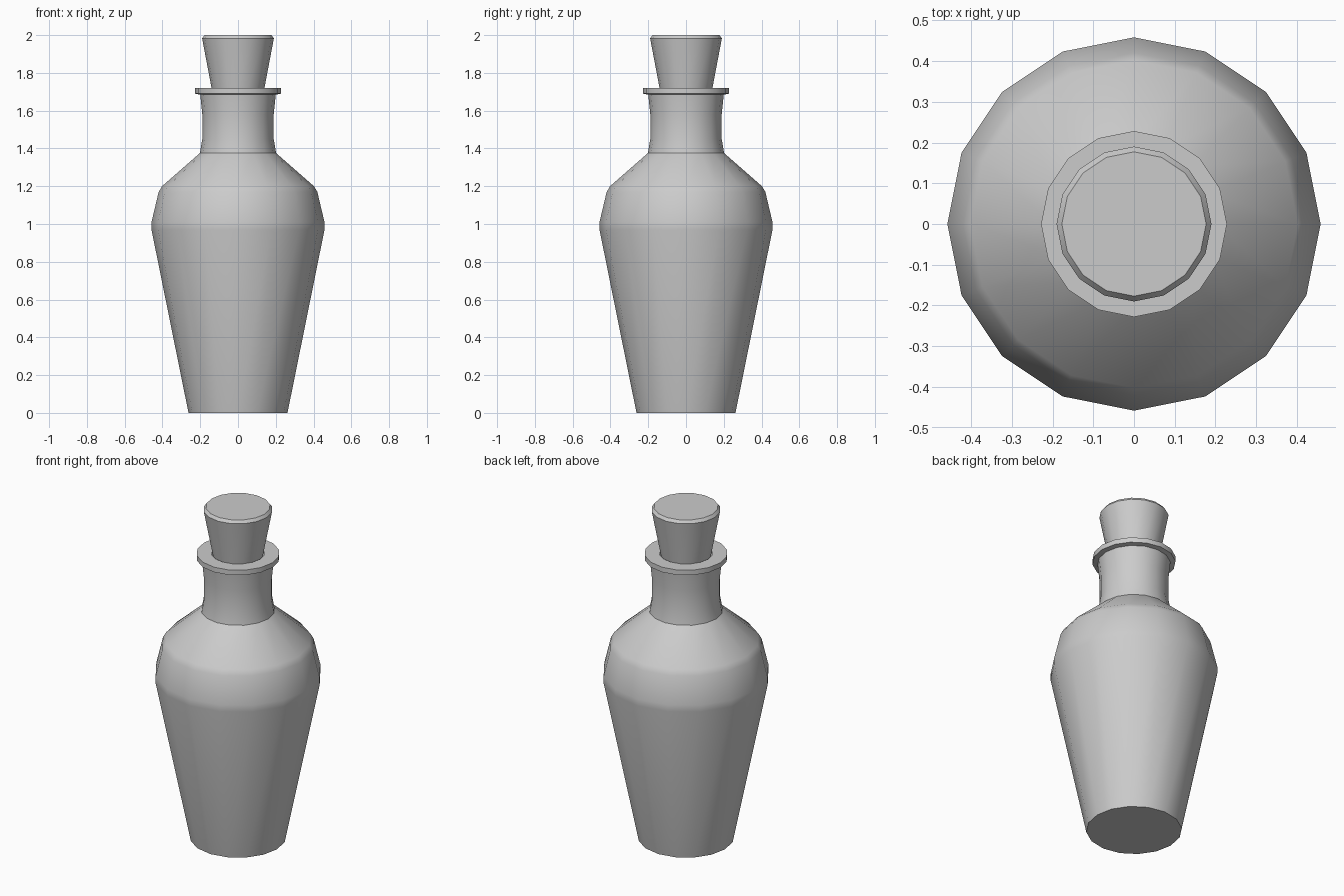
import bpy, bmesh, math

if "Cube" in bpy.data.objects:
    bpy.data.objects.remove(bpy.data.objects["Cube"])

SIDES = 16


def lathe(name, profile, cap_bottom=True, cap_top=True):
    """Revolve (radius, z) points around z into a smooth-shaded object."""
    bm = bmesh.new()
    rings = []
    for r, z in profile:
        rings.append([bm.verts.new((r * math.cos(2 * math.pi * i / SIDES),
                                    r * math.sin(2 * math.pi * i / SIDES), z))
                      for i in range(SIDES)])
    for a, b in zip(rings, rings[1:]):
        for i in range(SIDES):
            j = (i + 1) % SIDES
            bm.faces.new((a[i], a[j], b[j], b[i]))
    if cap_bottom:
        bm.faces.new(rings[0][::-1])
    if cap_top:
        bm.faces.new(rings[-1])
    mesh = bpy.data.meshes.new(name)
    bm.to_mesh(mesh)
    bm.free()
    obj = bpy.data.objects.new(name, mesh)
    bpy.context.collection.objects.link(obj)
    bpy.ops.object.select_all(action='DESELECT')
    obj.select_set(True)
    bpy.context.view_layer.objects.active = obj
    bpy.ops.object.shade_smooth_by_angle(angle=math.radians(33))
    return obj


# Bottle: tapered body, shoulder, waisted neck, flat lip and short inner wall
lathe("bottle", [
    (0.262, 0.0), (0.458, 0.97), (0.458, 1.01), (0.42, 1.17), (0.402, 1.20),
    (0.202, 1.375), (0.189, 1.45), (0.189, 1.58), (0.20, 1.685),
    (0.228, 1.69), (0.228, 1.72), (0.146, 1.72), (0.135, 1.60),
], cap_top=False)

# Stopper: tapered plug with a bevelled top, seated in the neck
lathe("stopper", [(0.12, 1.60), (0.14, 1.72), (0.19, 1.983), (0.177, 2.0)])
